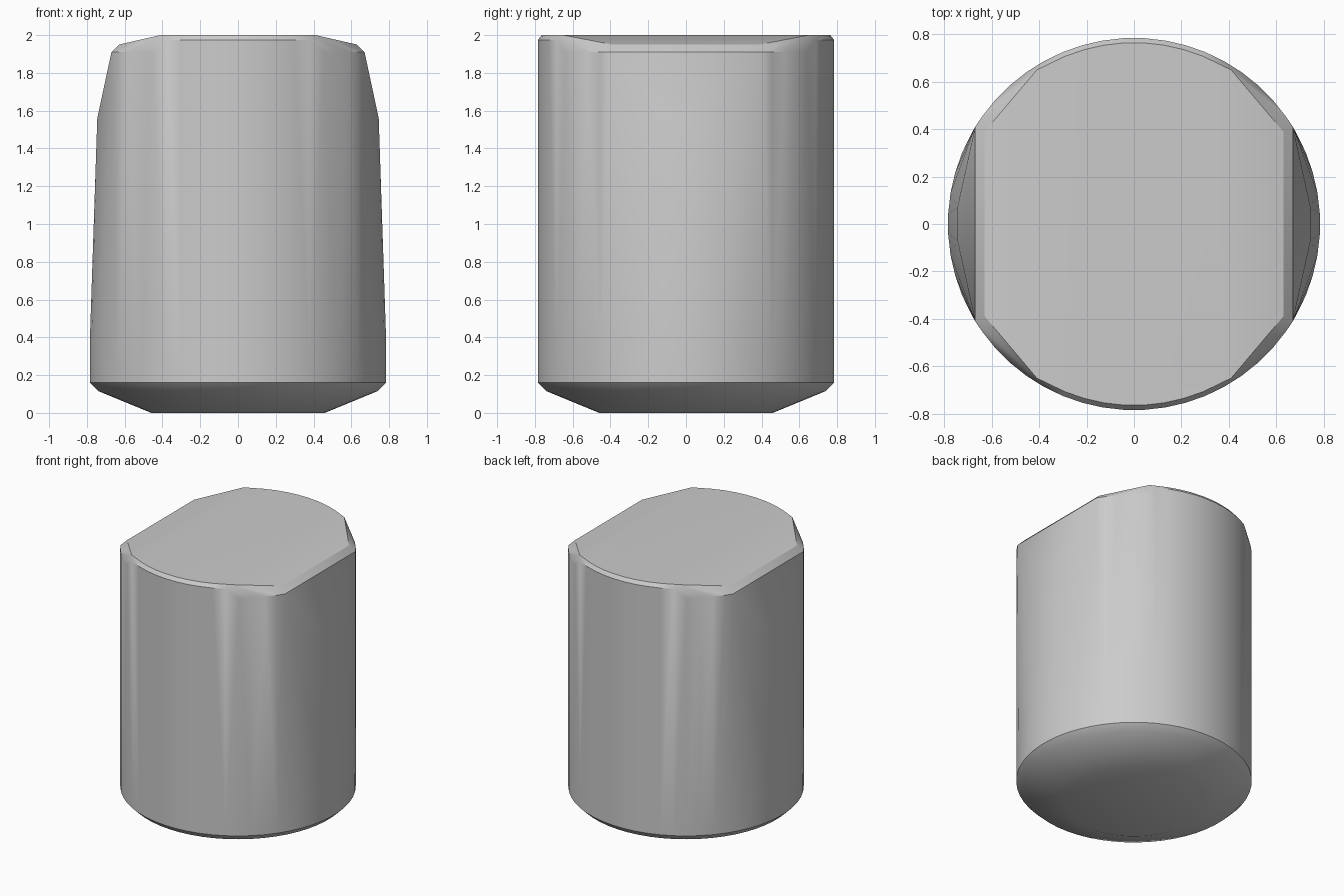
import bpy, bmesh, math

cube = bpy.data.objects.get("Cube")
if cube:
    bpy.data.objects.remove(cube, do_unlink=True)

R = 0.785
SEGMENTS = 56


def ring(radius, z, max_x=1.0):
    """Points of a circle at height z, keeping only those inside |x| <= max_x."""
    pts = []
    for i in range(SEGMENTS):
        a = math.tau * (i + 0.5) / SEGMENTS
        x, y = radius * math.cos(a), radius * math.sin(a)
        if abs(x) <= max_x:
            pts.append((x, y, z))
    return pts


def mirrored(x, y, z):
    """One point repeated in all four quadrants."""
    return [(sx * x, sy * y, z) for sx in (1, -1) for sy in (1, -1)]


# Round base with a shallow chamfered underside
points = ring(0.46, 0) + ring(0.74, 0.115) + ring(R, 0.16) + ring(R, 0.4)

# Rounded front and back walls
points += ring(R, 1.91, 0.67) + ring(R, 1.975, 0.43) + ring(0.765, 2.0, 0.41)

# Sloping shoulders and tapered flats on the left and right
for corner in ((0.41, 0.65, 2.0), (0.63, 0.39, 1.95),
               (0.67, 0.41, 1.91), (0.745, 0.07, 1.56)):
    points += mirrored(*corner)

# Wrap the sections into one solid body
bm = bmesh.new()
for p in points:
    bm.verts.new(p)
hull = bmesh.ops.convex_hull(bm, input=bm.verts)
loose = [v for v in bm.verts if not v.link_faces]
bmesh.ops.delete(bm, geom=loose, context="VERTS")
bmesh.ops.dissolve_limit(bm, angle_limit=math.radians(0.5),
                         verts=bm.verts, edges=bm.edges)
bmesh.ops.recalc_face_normals(bm, faces=bm.faces)
mesh = bpy.data.meshes.new("tapered_body")
bm.to_mesh(mesh)
bm.free()

body = bpy.data.objects.new("tapered_body", mesh)
bpy.context.collection.objects.link(body)

# Plain grey finish
grey = bpy.data.materials.new("light_grey")
grey.use_nodes = True
colour = (0.6, 0.6, 0.6, 1)
grey.diffuse_color = colour
grey.node_tree.nodes["Principled BSDF"].inputs["Base Color"].default_value = colour
mesh.materials.append(grey)

# Smooth walls with crisp rims
bpy.ops.object.select_all(action="DESELECT")
body.select_set(True)
bpy.context.view_layer.objects.active = body
bpy.ops.object.shade_smooth_by_angle(angle=math.radians(30))
